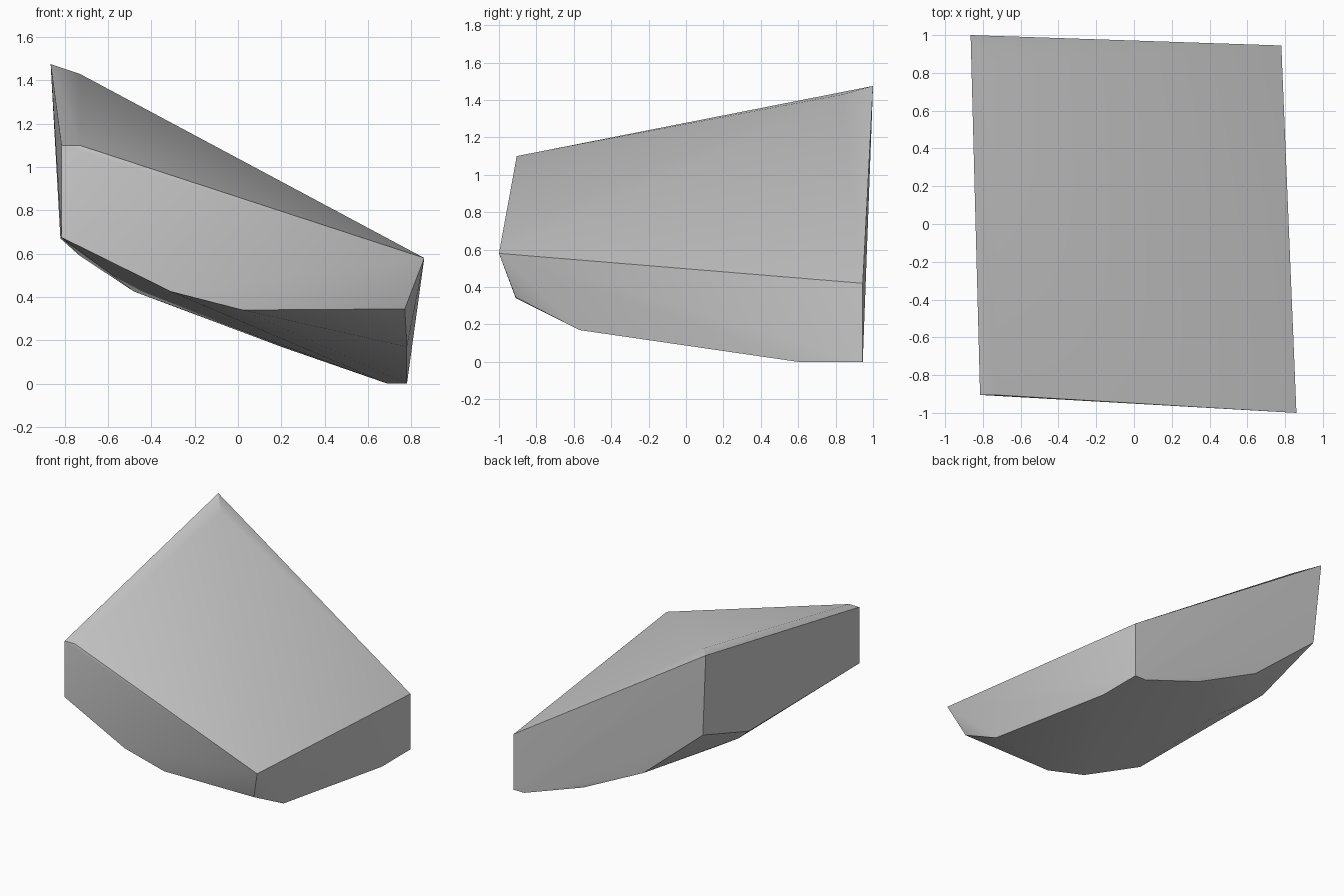
import bpy
import bmesh
import math

cube = bpy.data.objects.get("Cube")
if cube:
    bpy.data.objects.remove(cube, do_unlink=True)


def make_material(name, color):
    mat = bpy.data.materials.new(name)
    mat.use_nodes = True
    mat.diffuse_color = color
    mat.node_tree.nodes["Principled BSDF"].inputs["Base Color"].default_value = color
    return mat


def make_hull(name, outlines, material):
    """Wrap a convex skin around the corner points and shade it."""
    bm = bmesh.new()
    for outline in outlines:
        for corner in outline:
            bm.verts.new(corner)
    bmesh.ops.convex_hull(bm, input=bm.verts[:])
    loose = [v for v in bm.verts if not v.link_faces]
    bmesh.ops.delete(bm, geom=loose, context='VERTS')
    bmesh.ops.dissolve_limit(bm, angle_limit=math.radians(0.5),
                             verts=bm.verts[:], edges=bm.edges[:])
    bmesh.ops.recalc_face_normals(bm, faces=bm.faces[:])
    mesh = bpy.data.meshes.new(name)
    bm.to_mesh(mesh)
    bm.free()
    obj = bpy.data.objects.new(name, mesh)
    bpy.context.collection.objects.link(obj)
    mesh.materials.append(material)
    bpy.ops.object.select_all(action='DESELECT')
    obj.select_set(True)
    bpy.context.view_layer.objects.active = obj
    bpy.ops.object.shade_smooth_by_angle(angle=math.radians(30))
    return obj


# Upper rim and the two bevel corners of the sloping top
top_rim = [(-.865, 1, 1.475), (-.815, -.905, 1.1), (.86, -1, .58), (.78, .945, .42)]
top_bevel = [(-.73, .84, 1.43), (-.73, -.905, 1.1)]

# Lower edge of each upright side
front_edge = [(-.815, -.905, .675), (-.31, -.91, .425), (.02, -.91, .34), (.77, -.91, .345)]
right_edge = [(.78, -.57, .17), (.78, .6, 0), (.78, .945, 0)]
back_edge = [(.69, .945, 0), (.2, .94, .17), (-.31, .95, .42), (-.82, .97, .85)]
left_edge = [(-.82, .42, .67)]

# Corners of the rounded underside
underside = [(-.73, .42, .59), (-.48, .33, .425)]

stone = make_material("stone_grey", (0.6, 0.6, 0.6, 1))
make_hull("rock_slab", [top_rim, top_bevel, front_edge, right_edge,
                        back_edge, left_edge, underside], stone)
